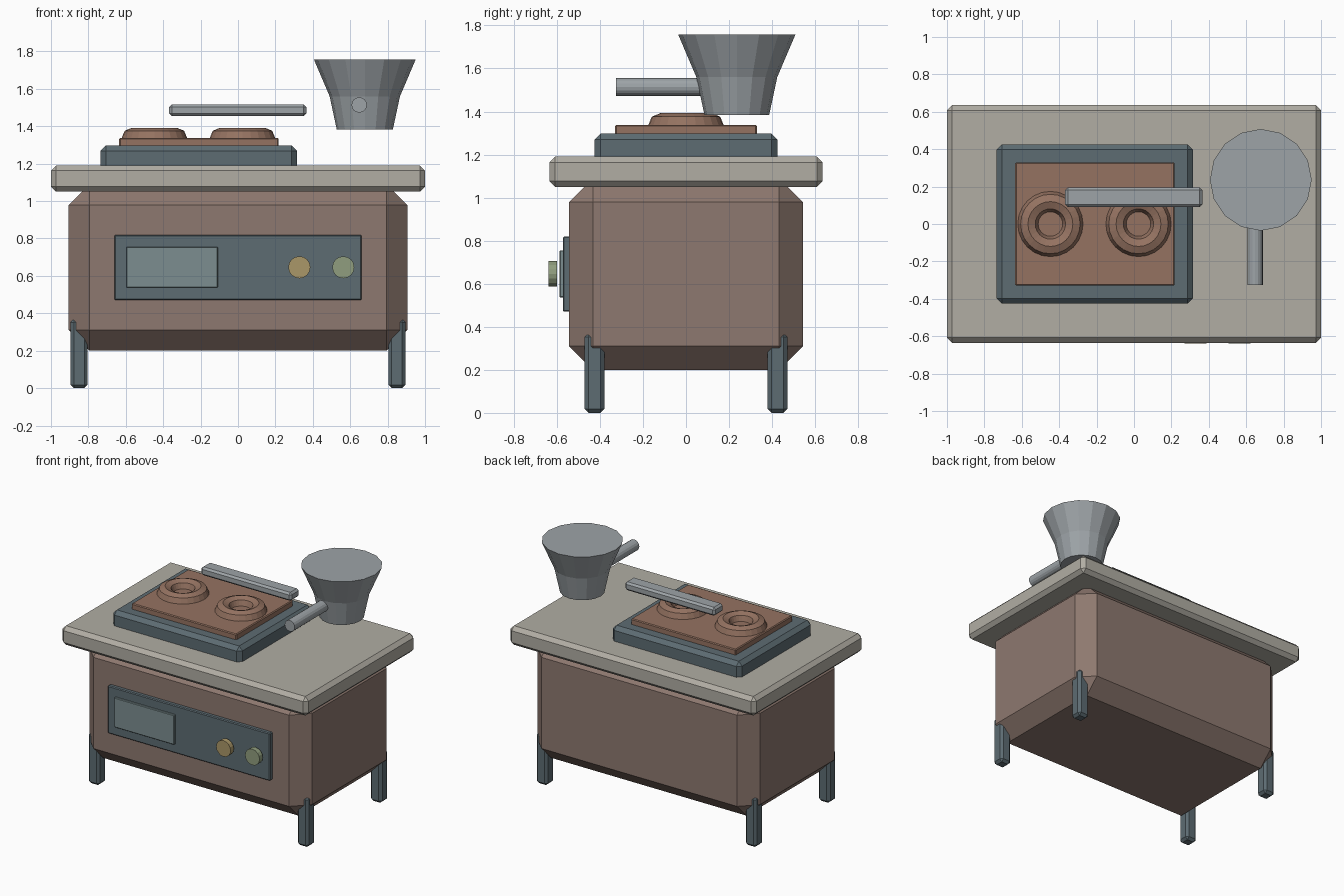
import bpy, bmesh
from math import sin, cos, pi
from mathutils import Matrix

if "Cube" in bpy.data.objects:
    bpy.data.objects.remove(bpy.data.objects["Cube"])


def material(name, rgb):
    m = bpy.data.materials.new(name)
    m.diffuse_color = (*rgb, 1)
    m.use_nodes = True
    m.node_tree.nodes["Principled BSDF"].inputs["Base Color"].default_value = m.diffuse_color
    return m


BROWN = material("brown_enamel", (0.27, 0.19, 0.16))
COPPER = material("copper", (0.30, 0.17, 0.12))
SLATE = material("slate", (0.11, 0.15, 0.17))
STONE = material("stone", (0.44, 0.42, 0.37))
GLASS = material("glass", (0.20, 0.27, 0.28))
STEEL = material("steel", (0.34, 0.37, 0.39))
GOLD = material("gold", (0.40, 0.31, 0.14))
GREEN = material("green", (0.28, 0.34, 0.21))


def finish(name, bm, mat):
    bmesh.ops.recalc_face_normals(bm, faces=bm.faces)
    me = bpy.data.meshes.new(name)
    bm.to_mesh(me)
    bm.free()
    me.materials.append(mat)
    ob = bpy.data.objects.new(name, me)
    bpy.context.collection.objects.link(ob)
    return ob


def box(name, x, y, z, bevel, mat):
    """Chamfered box from (min, max) ranges."""
    bm = bmesh.new()
    bmesh.ops.create_cube(bm, size=1)
    for v in bm.verts:
        v.co = [r[0] if c < 0 else r[1] for c, r in zip(v.co, (x, y, z))]
    bmesh.ops.bevel(bm, geom=bm.edges[:], offset=bevel, segments=1,
                    profile=0.5, affect='EDGES')
    return finish(name, bm, mat)


def lathe(name, profile, sides, mat, loc, closed=False, along_y=False):
    """Turn (radius, height) points about an axis; open profiles get end caps."""
    bm = bmesh.new()
    rings = [[bm.verts.new((r * cos(2 * pi * i / sides), r * sin(2 * pi * i / sides), h))
              for i in range(sides)] for r, h in profile]
    pairs = list(zip(rings, rings[1:]))
    if closed:
        pairs.append((rings[-1], rings[0]))
    else:
        bm.faces.new(rings[0])
        bm.faces.new(rings[-1])
    for a, b in pairs:
        for i in range(sides):
            j = (i + 1) % sides
            bm.faces.new((a[i], a[j], b[j], b[i]))
    turn = Matrix.Rotation(pi / 2, 4, 'X') if along_y else Matrix()
    bm.transform(Matrix.Translation(loc) @ turn)
    return finish(name, bm, mat)


# Cabinet and counter
box("cabinet_body", (-0.905, 0.905), (-0.543, 0.543), (0.2, 1.09), 0.11, BROWN)
box("countertop", (-1, 1), (-0.635, 0.635), (1.05, 1.19), 0.027, STONE)

# Legs
for sx, side in ((-1, "left"), (1, "right")):
    for sy, end in ((-1, "front"), (1, "back")):
        cx, cy = sx * 0.85, sy * 0.425
        box(f"{end}_{side}_leg", (cx - 0.046, cx + 0.046), (cy - 0.046, cy + 0.046),
            (0, 0.37), 0.018, SLATE)

# Control panel, window and knobs
box("control_panel", (-0.66, 0.66), (-0.572, -0.535), (0.47, 0.82), 0.006, SLATE)
box("oven_window", (-0.597, -0.108), (-0.588, -0.565), (0.537, 0.755), 0.004, GLASS)
for name, x, mat in (("left_knob", 0.328, GOLD), ("right_knob", 0.563, GREEN)):
    lathe(name, [(0.059, 0), (0.059, 0.038)], 16, mat, (x, -0.6, 0.646), along_y=True)

# Cooktop with two ring burners
box("cooktop_base", (-0.735, 0.315), (-0.425, 0.425), (1.15, 1.297), 0.028, SLATE)
box("cooktop_plate", (-0.635, 0.217), (-0.33, 0.33), (1.28, 1.338), 0.006, COPPER)
ring = [(0.12 + 0.055 * cos(pi * k / 4), 0.055 * sin(pi * k / 4)) for k in range(8)]
for name, x in (("left_burner", -0.447), ("right_burner", 0.024)):
    lathe(name, ring, 24, COPPER, (x, 0, 1.337), closed=True)

# Rail above the cooktop
box("rail", (-0.368, 0.365), (0.09, 0.195), (1.455, 1.517), 0.014, STEEL)

# Flared pot with straight handle
lathe("pot", [(0.15, 1.383), (0.188, 1.56), (0.272, 1.757)], 16, STEEL, (0.678, 0.236, 0))
lathe("pot_handle", [(0.041, 0), (0.041, 0.435)], 16, STEEL, (0.648, 0.11, 1.514), along_y=True)
